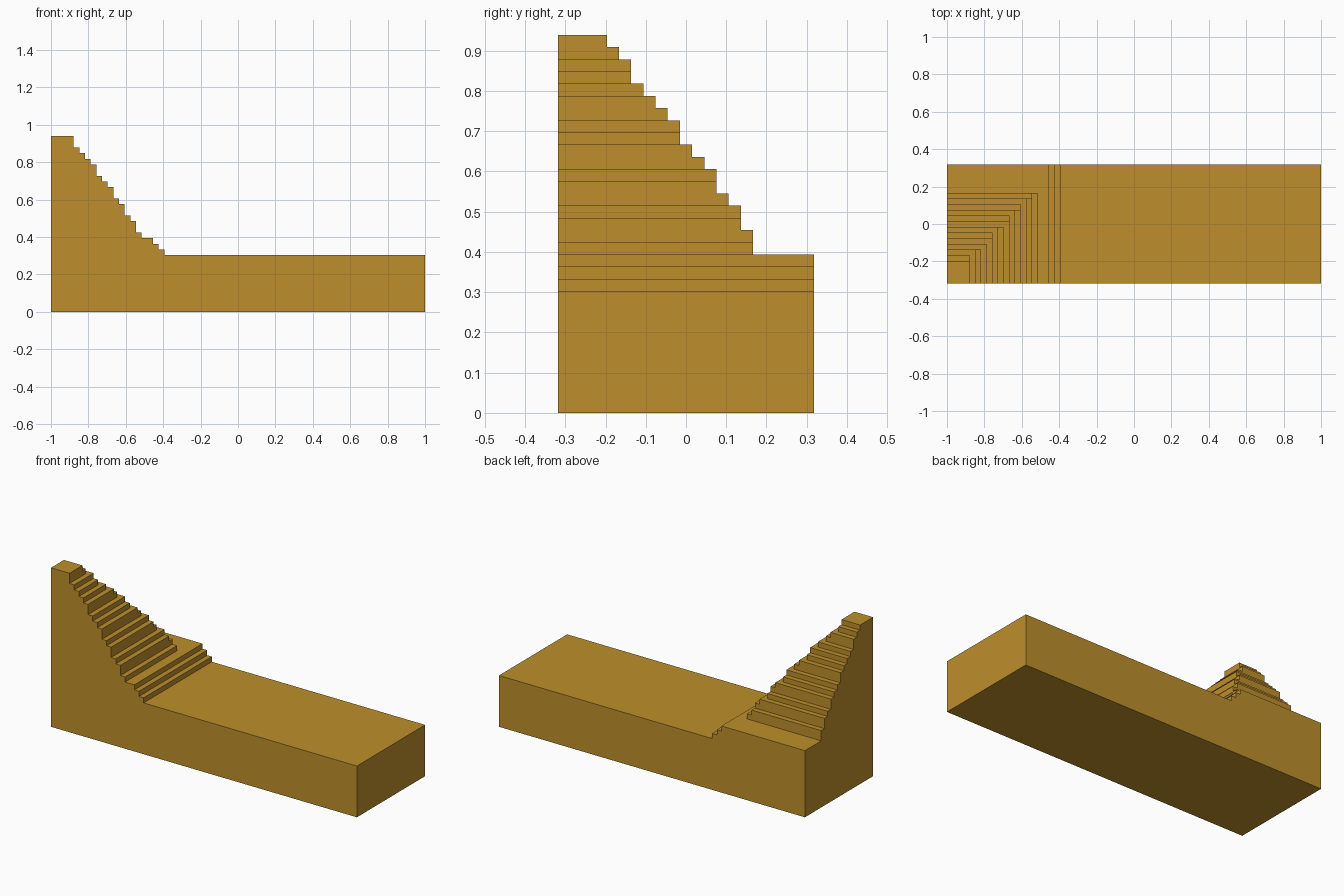
import bpy, bmesh

if "Cube" in bpy.data.objects:
    bpy.data.objects.remove(bpy.data.objects["Cube"])

U = 2 / 66                      # one step of the model's grid
X0, Y0 = -33, -10.5             # corner that every terrace shares

# Terraces from bottom to top: (length in x, depth in y, top height), in grid steps
terraces = [(66, 21, 10), (20, 21, 11), (19, 21, 12), (18, 21, 13)]
slope_x = [16, 15, 15, 14, 13, 13, 12, 11, 11, 10, 9, 8, 8, 7, 6, 5, 4, 4]
slope_y = [16, 16, 15, 15, 14, 13, 13, 12, 11, 10, 10, 9, 8, 7, 6, 6, 5, 4]
terraces += [(w, d, 14 + i) for i, (w, d) in enumerate(zip(slope_x, slope_y))]

bm = bmesh.new()


def face(points):
    bm.faces.new([bm.verts.new(((X0 + x) * U, (Y0 + y) * U, z * U)) for x, y, z in points])


def rect(w, d, z):
    return [(0, 0, z), (w, 0, z), (w, d, z), (0, d, z)]


# Underside
face(rect(66, 21, 0)[::-1])

z0 = 0
for i, (w, d, z) in enumerate(terraces):
    # Walls of this terrace
    low, high = rect(w, d, z0), rect(w, d, z)
    for k in range(4):
        n = (k + 1) % 4
        face([low[k], low[n], high[n], high[k]])
    # Exposed tread around the next terrace, or the summit
    if i + 1 < len(terraces):
        nw, nd, _ = terraces[i + 1]
        if nw < w:
            face([(nw, 0, z), (w, 0, z), (w, nd, z), (nw, nd, z)])
        if nd < d:
            face([(0, nd, z), (w, nd, z), (w, d, z), (0, d, z)])
    else:
        face(high)
    z0 = z

bmesh.ops.remove_doubles(bm, verts=bm.verts, dist=1e-5)
mesh = bpy.data.meshes.new("stepped_slope")
bm.to_mesh(mesh)
bm.free()

# Single ochre colour
ochre = bpy.data.materials.new("ochre")
ochre.diffuse_color = (0.515, 0.275, 0.025, 1)
ochre.use_nodes = True
ochre.node_tree.nodes["Principled BSDF"].inputs["Base Color"].default_value = ochre.diffuse_color
mesh.materials.append(ochre)
obj = bpy.data.objects.new("stepped_slope", mesh)
bpy.context.collection.objects.link(obj)
